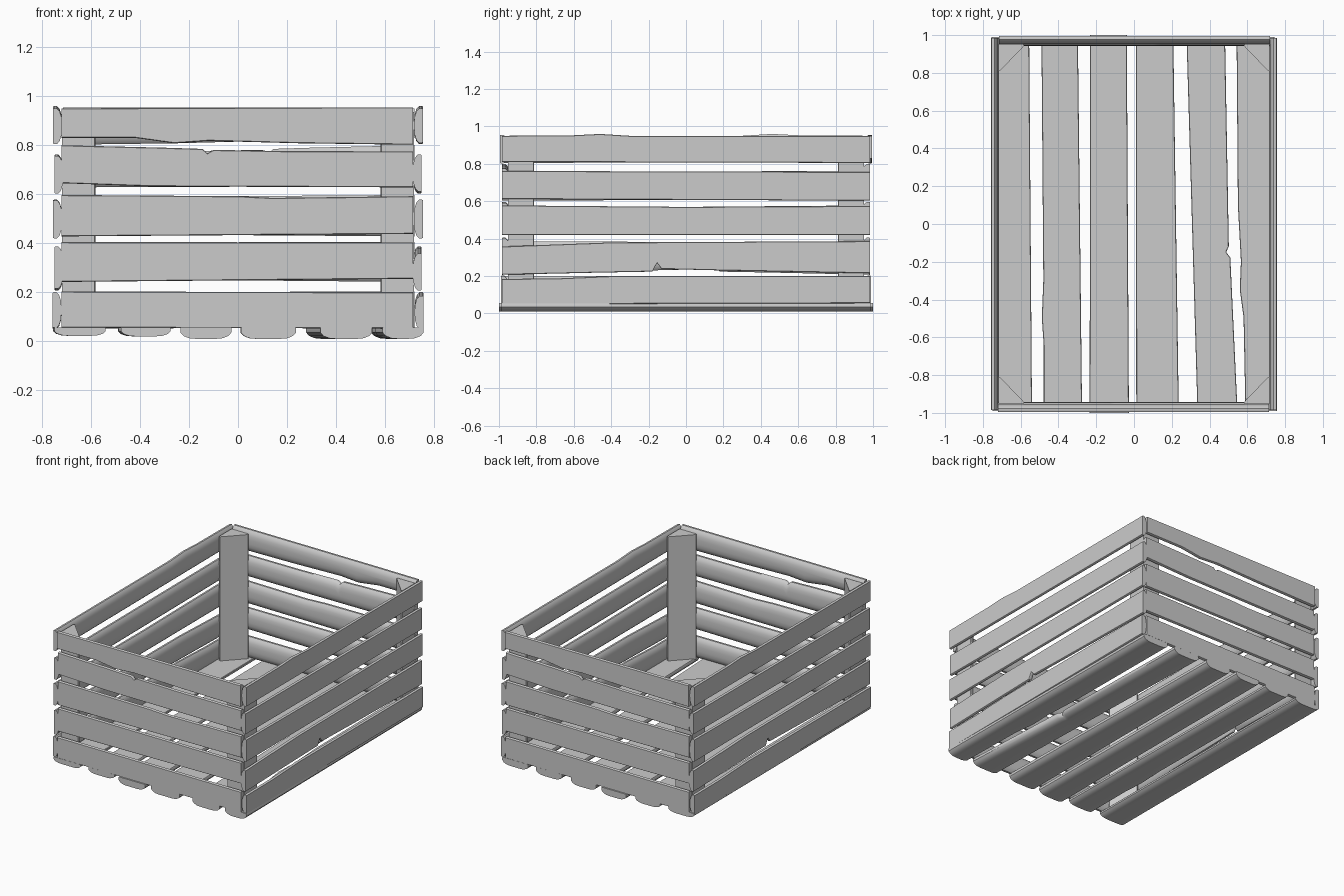
import bpy, bmesh

cube = bpy.data.objects.get("Cube")
if cube:
    bpy.data.objects.remove(cube)

GREY = (0.6, 0.6, 0.6, 1)
wood = bpy.data.materials.new("grey wood")
wood.use_nodes = True
wood.diffuse_color = GREY
wood.node_tree.nodes["Principled BSDF"].inputs["Base Color"].default_value = GREY


def loft(name, rings):
    """Skin a list of equal cross-sections and cap both ends."""
    bm = bmesh.new()
    loops = [[bm.verts.new(p) for p in ring] for ring in rings]
    n = len(loops[0])
    for a, b in zip(loops, loops[1:]):
        for i in range(n):
            j = (i + 1) % n
            bm.faces.new((a[i], a[j], b[j], b[i]))
    bm.faces.new(loops[0])
    bm.faces.new(loops[-1])
    bmesh.ops.recalc_face_normals(bm, faces=bm.faces)
    mesh = bpy.data.meshes.new(name)
    bm.to_mesh(mesh)
    bm.free()
    obj = bpy.data.objects.new(name, mesh)
    obj.data.materials.append(wood)
    bpy.context.collection.objects.link(obj)
    bpy.ops.object.select_all(action='DESELECT')
    obj.select_set(True)
    bpy.context.view_layer.objects.active = obj
    bpy.ops.object.shade_smooth_by_angle(angle=0.7)
    return obj


def edge_at(edge, s):
    """Height of a worn edge polyline at position s."""
    for (s0, v0), (s1, v1) in zip(edge, edge[1:]):
        if s <= s1:
            return v0 + (v1 - v0) * (s - s0) / (s1 - s0)
    return edge[-1][1]


def plank(name, low, high, thick, place):
    """Board with one flat face and one rounded face between two worn edges."""
    rings = []
    for s in sorted({p[0] for p in low + high}):
        lo, hi = edge_at(low, s), edge_at(high, s)
        side = [(0.003, 0), (0, 0.1), (0, 0.45), (0.012, 0.75), (0.035, 0.95), (0.06, 1)]
        section = [(lo + i, d * thick) for i, d in side]
        section += [(hi - i, d * thick) for i, d in reversed(side)]
        rings.append([place(s, a, d) for a, d in section])
    return loft(name, rings)


def straight(start, end, v0, v1):
    return [(start, v0), (end, v1)]


# Short wall boards: lower edge, upper edge, outer distance
L, R = -0.72, 0.715
short_boards = [
    (straight(L, R, 0.055, 0.052), straight(L, R, 0.203, 0.2), 0.99),
    (straight(L, R, 0.242, 0.255), straight(L, R, 0.405, 0.403), 0.985),
    (straight(L, R, 0.428, 0.438), [(L, 0.597), (0, 0.592), (0.14, 0.585), (R, 0.592)], 0.985),
    ([(L, 0.645), (-0.35, 0.632), (R, 0.628)],
     [(L, 0.8), (-0.3, 0.79), (-0.145, 0.785), (-0.125, 0.767), (-0.1, 0.781),
      (0.2, 0.776), (R, 0.775)], 0.985),
    ([(L, 0.83), (-0.42, 0.83), (-0.26, 0.808), (-0.12, 0.818), (0.25, 0.808), (R, 0.802)],
     [(L, 0.95), (-0.4, 0.952), (R, 0.955)], 0.995),
]

# Long wall boards
E = 0.985
long_boards = [
    (straight(-E, E, 0.05, 0.055),
     [(-E, 0.185), (-0.7, 0.187), (-0.4, 0.2), (E, 0.2)], 0.757),
    ([(-E, 0.207), (-0.5, 0.218), (-0.18, 0.224), (-0.155, 0.27), (-0.13, 0.238),
      (0.2, 0.23), (E, 0.215)],
     [(-E, 0.358), (-0.4, 0.38), (E, 0.387)], 0.75),
    (straight(-E, E, 0.42, 0.42), [(-E, 0.578), (0, 0.57), (E, 0.575)], 0.755),
    (straight(-E, E, 0.612, 0.603), straight(-E, E, 0.762, 0.757), 0.75),
    (straight(-E, E, 0.81, 0.805),
     [(-E, 0.95), (-0.6, 0.953), (-0.46, 0.96), (-0.3, 0.95), (E, 0.95)], 0.755),
]

# Opposite walls are half-turn copies
for end, turn in (("front", 1), ("back", -1)):
    for i, (low, high, out) in enumerate(short_boards, 1):
        plank(f"{end}_board_{i}", low, high, 0.042,
              lambda s, a, d: (turn * s, turn * (d - out), a))
for end, turn in (("left", 1), ("right", -1)):
    for i, (low, high, out) in enumerate(long_boards, 1):
        plank(f"{end}_board_{i}", low, high, 0.036,
              lambda s, a, d: (turn * (out - d), turn * s, a))

# Floor slats, rounded underneath; some lie askew
F = 1.0
slats = [
    (straight(-F, F, -0.75, -0.755), straight(-F, F, -0.54, -0.555), 0.022),
    ([(-F, -0.478), (-0.65, -0.478), (-0.5, -0.488), (-0.3, -0.48), (F, -0.49)],
     straight(-F, F, -0.275, -0.297), 0.02),
    (straight(-F, F, -0.235, -0.232), straight(-F, F, -0.027, -0.038), 0.01),
    (straight(-F, F, 0.012, 0.01), straight(-F, F, 0.237, 0.208), 0.01),
    (straight(-F, F, 0.336, 0.278),
     [(-F, 0.548), (-0.18, 0.51), (-0.15, 0.488), (-0.12, 0.502), (F, 0.482)], 0.01),
    ([(-F, 0.59), (-0.5, 0.58), (-0.35, 0.56), (-0.2, 0.566), (0.1, 0.55), (F, 0.543)],
     straight(-F, F, 0.758, 0.745), 0.01),
]
for i, (low, high, base) in enumerate(slats, 1):
    plank(f"floor_slat_{i}", low, high, 0.057 - base,
          lambda s, a, d: (a, s * 0.99 if i != 3 else s, 0.057 - d))

# Triangular corner posts with softened edges
for sx, side in ((1, "left"), (-1, "right")):
    for sy, end in ((1, "back"), (-1, "front")):
        tri = [(0.718, 0.953), (0.585, 0.953), (0.582, 0.943), (0.708, 0.812), (0.718, 0.815)]
        loft(f"{end}_{side}_post",
             [[(sx * x, sy * y, z) for x, y in tri] for z in (0.05, 0.935)])
